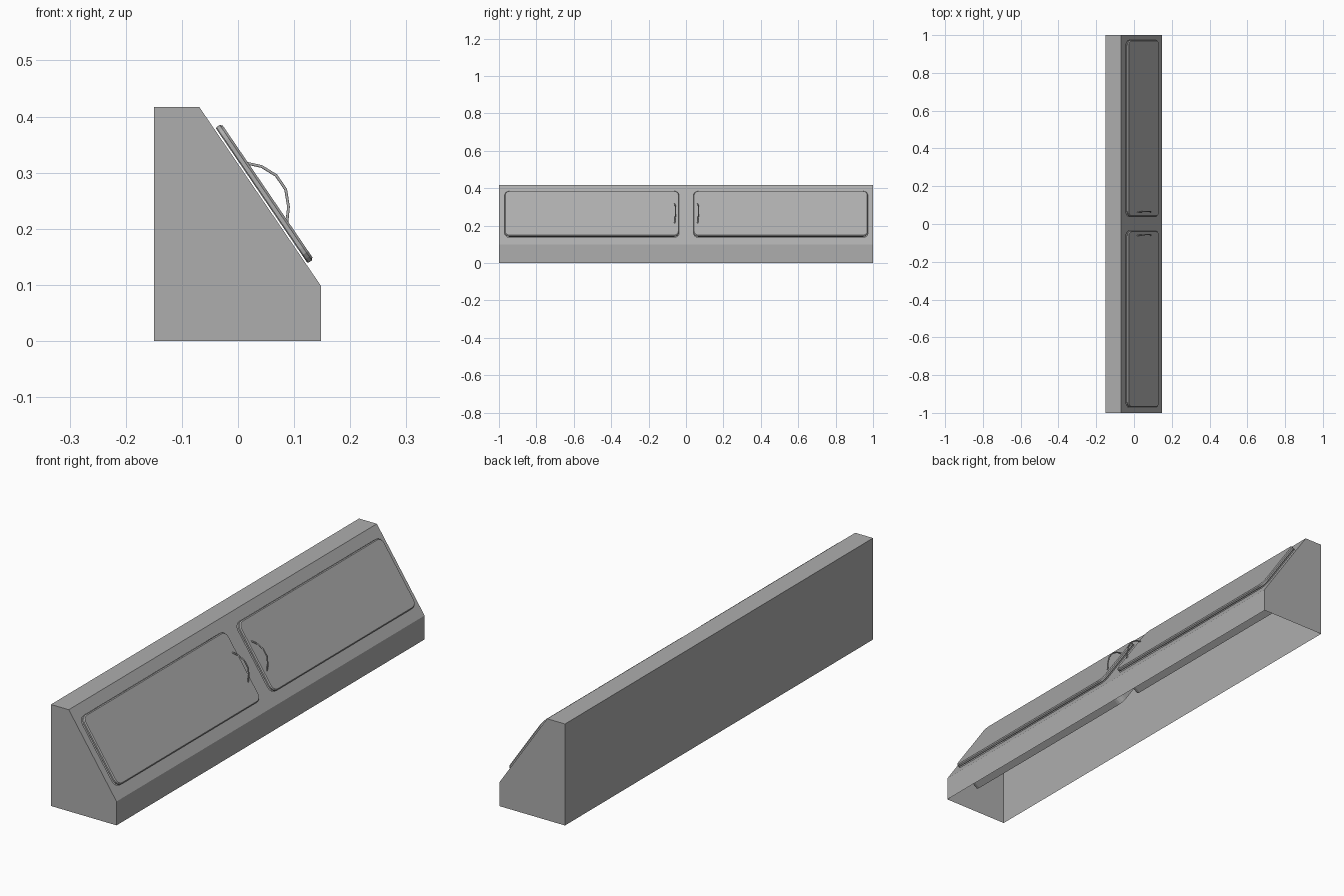
import bpy, bmesh, math
from mathutils import Vector

if "Cube" in bpy.data.objects:
    bpy.data.objects.remove(bpy.data.objects["Cube"])

LOW = Vector((0.148, 0, 0.098))    # lower edge of the sloped front
HIGH = Vector((-0.069, 0, 0.417))  # upper edge of the sloped front
T = (HIGH - LOW).normalized()      # up along the slope
N = Vector((T.z, 0, -T.x))         # out of the slope
LEN = (HIGH - LOW).length

# Mid grey for every part
GREY = bpy.data.materials.new("mid_grey")
GREY.diffuse_color = (0.42, 0.42, 0.42, 1)
GREY.use_nodes = True
GREY.node_tree.nodes["Principled BSDF"].inputs["Base Color"].default_value = GREY.diffuse_color


def on_slope(y, t, n=0.0):
    return LOW + T * t + N * n + Vector((0, y, 0))


def rounded(y0, y1, inset=0.0, n=0.0, r=0.028, seg=4):
    """Rounded rectangle lying on the slope."""
    t0, t1 = 0.047 + inset, LEN - 0.047 - inset
    y0, y1, r = y0 + inset, y1 - inset, r - inset
    corners = [(y1 - r, t1 - r, 0), (y0 + r, t1 - r, 90),
               (y0 + r, t0 + r, 180), (y1 - r, t0 + r, 270)]
    pts = []
    for cy, ct, a in corners:
        for i in range(seg + 1):
            ang = math.radians(a + 90 * i / seg)
            pts.append(on_slope(cy + r * math.cos(ang), ct + r * math.sin(ang), n))
    return pts


def bridge(bm, a, b):
    for i in range(len(a)):
        j = (i + 1) % len(a)
        bm.faces.new((a[i], a[j], b[j], b[i]))


def link(name, data):
    data.materials.append(GREY)
    ob = bpy.data.objects.new(name, data)
    bpy.context.collection.objects.link(ob)


def finish(bm, name):
    bmesh.ops.recalc_face_normals(bm, faces=bm.faces)
    me = bpy.data.meshes.new(name)
    bm.to_mesh(me)
    bm.free()
    link(name, me)


SPANS = {"left": (-0.97, -0.037), "right": (0.04, 0.973)}

# Cabinet: thin shell, open underneath, with a recessed pocket behind each lid
bm = bmesh.new()
profile = [(0.148, 0), (LOW.x, LOW.z), (HIGH.x, HIGH.z), (-0.15, HIGH.z), (-0.15, 0)]
ends = [[bm.verts.new((x, y, z)) for x, z in profile] for y in (-1, 1)]
for e in ends:
    bm.faces.new(e)
for i in (0, 2, 3):
    bm.faces.new((ends[0][i], ends[0][i + 1], ends[1][i + 1], ends[1][i]))
loops = [[ends[0][1], ends[0][2], ends[1][2], ends[1][1]]]
rims = [[bm.verts.new(p) for p in rounded(*s)] for s in SPANS.values()]
edges = []
for lp in loops + rims:
    for i in range(len(lp)):
        pair = (lp[i], lp[(i + 1) % len(lp)])
        edges.append(bm.edges.get(pair) or bm.edges.new(pair))
bmesh.ops.triangle_fill(bm, use_beauty=True, use_dissolve=False, edges=edges, normal=N)
for rim, s in zip(rims, SPANS.values()):
    floor = [bm.verts.new(p) for p in rounded(*s, n=-0.114)]
    bridge(bm, rim, floor)
    bm.faces.new(floor)
finish(bm, "cabinet_body")

# Handle path in the x-z plane, with a slight sideways bow
ARC = [(0.015, 0.317), (0.042, 0.311), (0.068, 0.295),
       (0.085, 0.270), (0.090, 0.239), (0.087, 0.210)]
BOW = [0, 0.003, 0.005, 0.005, 0.003, 0]

for side, span in SPANS.items():
    # Lid: floating slab with a small chamfer round the edges
    bm = bmesh.new()
    rings = [[bm.verts.new(p) for p in rounded(*span, inset=i, n=n)]
             for i, n in ((0.002, 0.003), (0, 0.005), (0, 0.012), (0.004, 0.016))]
    for a, b in zip(rings, rings[1:]):
        bridge(bm, a, b)
    bm.faces.new(rings[0])
    bm.faces.new(rings[-1])
    finish(bm, "lid_" + side)

    # Handle: thin curved bar near the middle of the cabinet
    y = 0.062 if side == "right" else -0.061
    cu = bpy.data.curves.new("handle_" + side, "CURVE")
    cu.dimensions = "3D"
    cu.bevel_depth = 0.0028
    cu.bevel_resolution = 1
    cu.use_fill_caps = True
    sp = cu.splines.new("POLY")
    sp.points.add(len(ARC) - 1)
    for p, (x, z), b in zip(sp.points, ARC, BOW):
        p.co = (x, y + b, z, 1)
    link("handle_" + side, cu)
